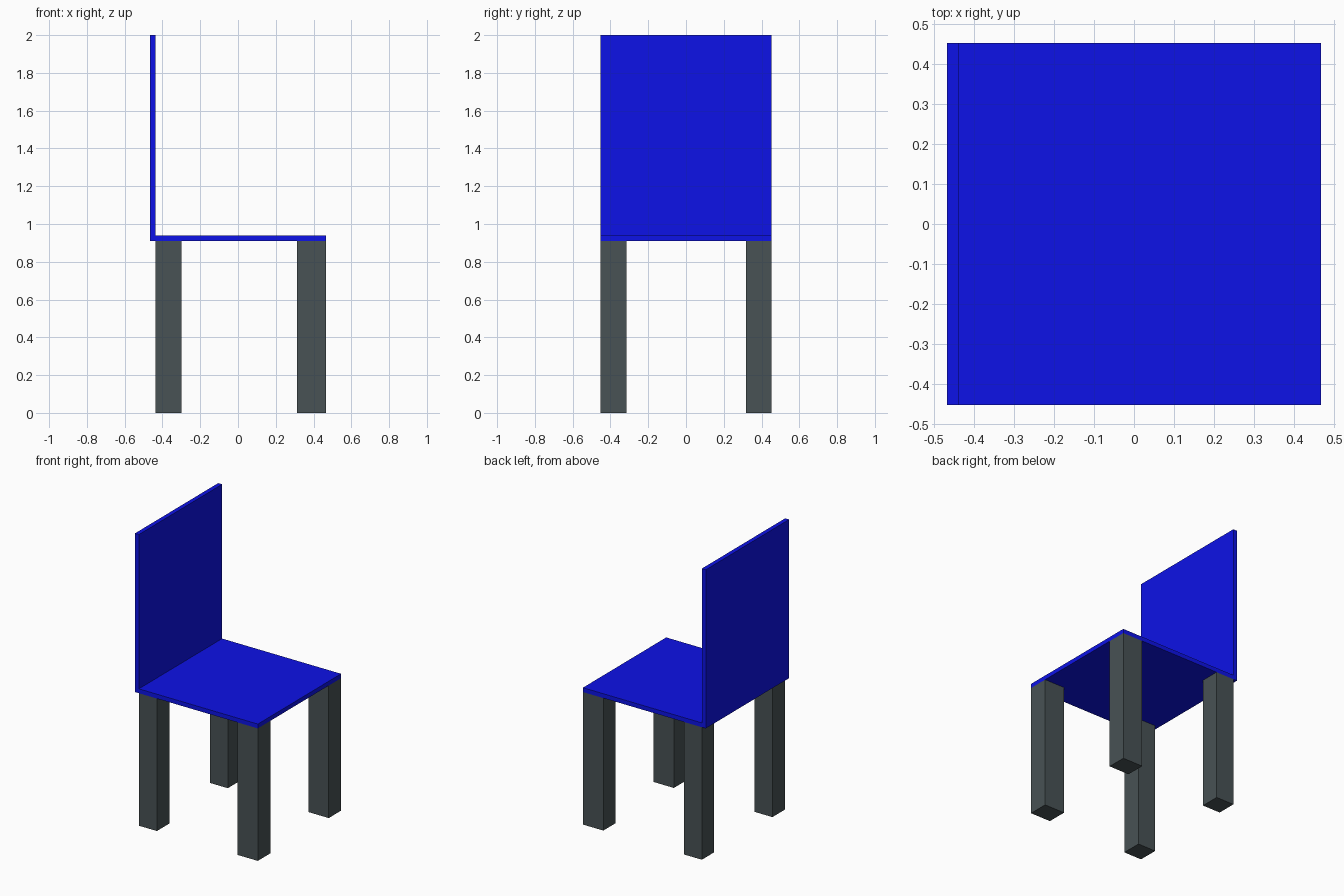
import bpy

if "Cube" in bpy.data.objects:
    bpy.data.objects.remove(bpy.data.objects["Cube"])


def material(name, color):
    mat = bpy.data.materials.new(name)
    mat.diffuse_color = (*color, 1.0)
    mat.use_nodes = True
    mat.node_tree.nodes["Principled BSDF"].inputs["Base Color"].default_value = mat.diffuse_color
    return mat


def box(name, x, y, z, mat):
    """Box from (min, max) ranges on each axis."""
    bpy.ops.mesh.primitive_cube_add(
        size=1, location=[(a + b) / 2 for a, b in (x, y, z)])
    obj = bpy.context.object
    obj.name = name
    obj.scale = [b - a for a, b in (x, y, z)]
    bpy.ops.object.transform_apply(location=False, rotation=False, scale=True)
    obj.data.materials.append(mat)
    return obj


blue = material("blue_panel", (0.004, 0.006, 0.8))
dark = material("dark_leg", (0.065, 0.085, 0.09))

HALF_Y = 0.452
BACK_X, SEAT_BACK_X, FRONT_X = -0.467, -0.437, 0.467
SEAT_BOTTOM, SEAT_TOP = 0.91, 0.94

# Seat panel and backrest
box("seat", (SEAT_BACK_X, FRONT_X), (-HALF_Y, HALF_Y), (SEAT_BOTTOM, SEAT_TOP), blue)
box("backrest", (BACK_X, SEAT_BACK_X), (-HALF_Y, HALF_Y), (SEAT_BOTTOM, 2.0), blue)

# Four legs flush with the seat corners
for end, xs in (("rear", (SEAT_BACK_X, -0.30)), ("front", (0.312, FRONT_X))):
    for side, ys in (("right", (-HALF_Y, -0.314)), ("left", (0.318, HALF_Y))):
        box(f"{end}_{side}_leg", xs, ys, (0.0, SEAT_BOTTOM), dark)
